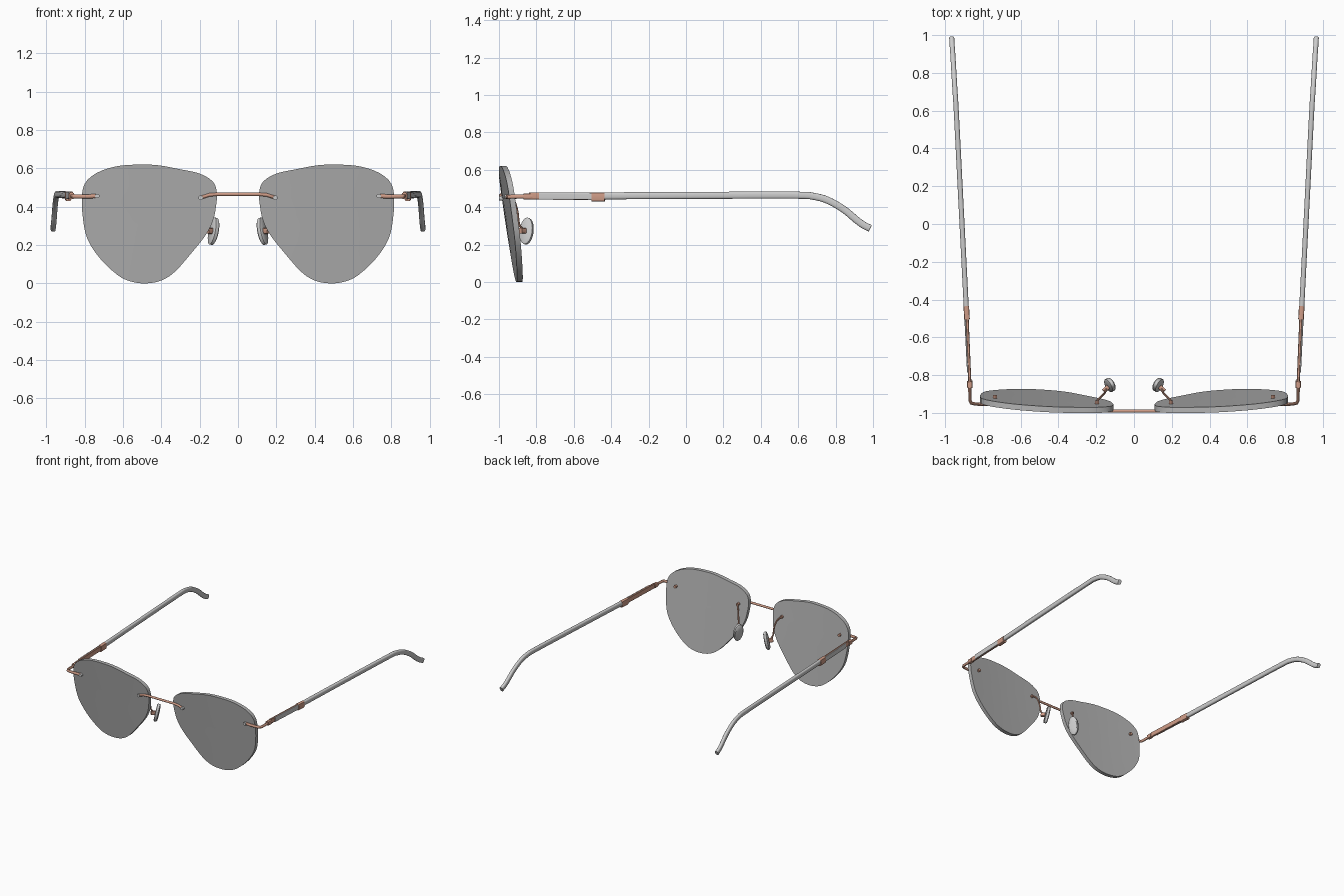
import bpy, bmesh, math
from mathutils import Vector

cube = bpy.data.objects.get("Cube")
if cube:
    bpy.data.objects.remove(cube, do_unlink=True)


def material(name, rgb):
    m = bpy.data.materials.new(name)
    m.use_nodes = True
    m.diffuse_color = (*rgb, 1)
    m.node_tree.nodes["Principled BSDF"].inputs["Base Color"].default_value = (*rgb, 1)
    return m


GREY = material("light grey", (0.6, 0.6, 0.6))
LENS = material("lens grey", (0.45, 0.45, 0.45))
COPPER = material("copper", (0.62, 0.33, 0.24))


def finish(name, bm, mat, mirror=True):
    bmesh.ops.recalc_face_normals(bm, faces=bm.faces)
    me = bpy.data.meshes.new(name)
    bm.to_mesh(me)
    bm.free()
    me.materials.append(mat)
    ob = bpy.data.objects.new(name, me)
    bpy.context.collection.objects.link(ob)
    bpy.ops.object.select_all(action='DESELECT')
    bpy.context.view_layer.objects.active = ob
    ob.select_set(True)
    bpy.ops.object.shade_smooth_by_angle(angle=math.radians(35))
    if mirror:
        ob.modifiers.new("mirror", 'MIRROR').use_mirror_merge = False
    return ob


def smooth(points, steps, closed=False):
    """Catmull-Rom curve through the points."""
    p = [Vector(q) for q in points]
    n = len(p)
    get = (lambda i: p[i % n]) if closed else (lambda i: p[max(0, min(n - 1, i))])
    out = []
    for i in range(n if closed else n - 1):
        a, b, c, d = (get(i + k) for k in (-1, 0, 1, 2))
        for s in range(steps):
            t = s / steps
            out.append(b + (c - a) * t / 2 + (a - b * 2.5 + c * 2 - d / 2) * t ** 2
                       + (b * 1.5 - a / 2 - c * 1.5 + d / 2) * t ** 3)
    return out if closed else out + [p[-1]]


def loft(bm, rings):
    """Skin a list of equal rings and cap both ends."""
    rows = [[bm.verts.new(v) for v in r] for r in rings]
    n = len(rows[0])
    for a, b in zip(rows, rows[1:]):
        for i in range(n):
            j = (i + 1) % n
            bm.faces.new((a[i], a[j], b[j], b[i]))
    bm.faces.new(rows[0])
    bm.faces.new(rows[-1])


def sweep(name, path, width, height, mat, sides=12, power=1.0, mirror=True):
    """Sweep an oval (power 1) or rounded box (power < 1) along a path."""
    path = [Vector(p) for p in path]
    rings = []
    for i, p in enumerate(path):
        t = (path[min(i + 1, len(path) - 1)] - path[max(i - 1, 0)]).normalized()
        side = t.cross(Vector((0, 0, 1))).normalized()
        up = side.cross(t)
        ring = []
        for k in range(sides):
            a = math.tau * (k + 0.5) / sides
            c, s = math.cos(a), math.sin(a)
            ring.append(p + side * math.copysign(abs(c) ** power, c) * width / 2
                        + up * math.copysign(abs(s) ** power, s) * height / 2)
        rings.append(ring)
    bm = bmesh.new()
    loft(bm, rings)
    return finish(name, bm, mat, mirror)


# Lenses: leaning, slightly wrapped and bowed plates
def lens_y(x, z):
    u = x - 0.48
    return -0.892 - 0.142 * z + 0.06 * u + 0.06 * u * u


outline = smooth([(0.53, 0.62), (0.64, 0.61), (0.74, 0.575), (0.80, 0.52), (0.815, 0.44),
                  (0.808, 0.33), (0.785, 0.23), (0.72, 0.13), (0.63, 0.045), (0.56, 0.01),
                  (0.48, 0), (0.40, 0.015), (0.33, 0.06), (0.25, 0.15), (0.17, 0.25),
                  (0.13, 0.33), (0.115, 0.40), (0.11, 0.47), (0.13, 0.53), (0.20, 0.573),
                  (0.30, 0.595), (0.42, 0.617)], 3, closed=True)
centre = Vector((0.48, 0.33))
rings = []
for offset, scales in ((-0.015, (0.1, 0.4, 0.7, 1)), (0.015, (1, 0.7, 0.4, 0.1))):
    for s in scales:
        flat = [centre + (q - centre) * s for q in outline]
        rings.append([(q.x, lens_y(q.x, q.y) + offset, q.y) for q in flat])
bm = bmesh.new()
loft(bm, rings)
finish("lenses", bm, LENS)

# Bridge wire between the lenses
half = [(0.20, -0.968, 0.447), (0.18, -0.988, 0.452), (0.15, -0.99, 0.462), (0.11, -0.99, 0.465)]
sweep("bridge", half + [(-x, y, z) for x, y, z in reversed(half)], 0.018, 0.018, COPPER, mirror=False)

# Screws through each lens, with pale front caps and copper nuts behind
for place, x, z in (("inner", 0.195, 0.447), ("outer", 0.735, 0.456)):
    y = lens_y(x, z)
    sweep(place + "_screw_caps", [(x, y - 0.032, z), (x, y, z)], 0.024, 0.024, GREY)
    sweep(place + "_screw_nuts", [(x, y, z), (x, y + 0.032, z)], 0.024, 0.024, COPPER, sides=6)

# End pieces: wires running from the outer screws round to the hinges
sweep("end_pieces", [(0.735, -0.955, 0.456), (0.78, -0.956, 0.454), (0.84, -0.953, 0.454),
                     (0.862, -0.948, 0.455), (0.868, -0.935, 0.456), (0.87, -0.82, 0.457)],
      0.018, 0.022, COPPER)
sweep("hinges", [(0.869, -0.868, 0.457), (0.87, -0.83, 0.457)], 0.028, 0.034, COPPER, power=0.5)

# Temples: copper bars with grey outer plates, joined to long grey arms
sweep("temple_bars", [(0.869, -0.838, 0.46), (0.886, -0.43, 0.458)], 0.016, 0.04, COPPER, power=0.4)
sweep("temple_plates", [(0.880, -0.785, 0.46), (0.896, -0.46, 0.458)], 0.008, 0.038, GREY, power=0.4)
sweep("temple_clasps", [(0.884, -0.505, 0.455), (0.888, -0.435, 0.455)], 0.03, 0.05, COPPER, power=0.4)
arm = smooth([(0.885, -0.50, 0.46), (0.913, 0.05, 0.463), (0.94, 0.58, 0.464), (0.946, 0.68, 0.458),
              (0.951, 0.76, 0.436), (0.956, 0.845, 0.387), (0.96, 0.91, 0.333),
              (0.963, 0.95, 0.304), (0.965, 0.985, 0.287)], 4)
sweep("temple_arms", arm, 0.027, 0.038, GREY, sides=16, power=0.7)

# Nose pad arms and mounts
sweep("pad_arms", smooth([(0.195, -0.935, 0.447), (0.175, -0.915, 0.425), (0.16, -0.90, 0.37),
                          (0.155, -0.893, 0.31), (0.145, -0.87, 0.28)], 4), 0.012, 0.012, COPPER, sides=8)
sweep("pad_mounts", [(0.16, -0.885, 0.275), (0.137, -0.862, 0.273)], 0.026, 0.03, COPPER, power=0.4)

# Nose pads: thin rounded ovals turned inward
normal = Vector((-0.85, 0.45, -0.2)).normalized()
across = normal.cross(Vector((0, 0, 1))).normalized()
upward = across.cross(normal)
pad = Vector((0.128, -0.852, 0.272))
bm = bmesh.new()
loft(bm, [[pad + normal * d + across * math.cos(a) * 0.038 * s + upward * math.sin(a) * 0.072 * s
           for a in (math.tau * k / 28 for k in range(28))]
          for d, s in ((-0.013, 0.85), (-0.009, 1), (0.008, 1), (0.014, 0.85), (0.016, 0.4))])
finish("nose_pads", bm, GREY)
